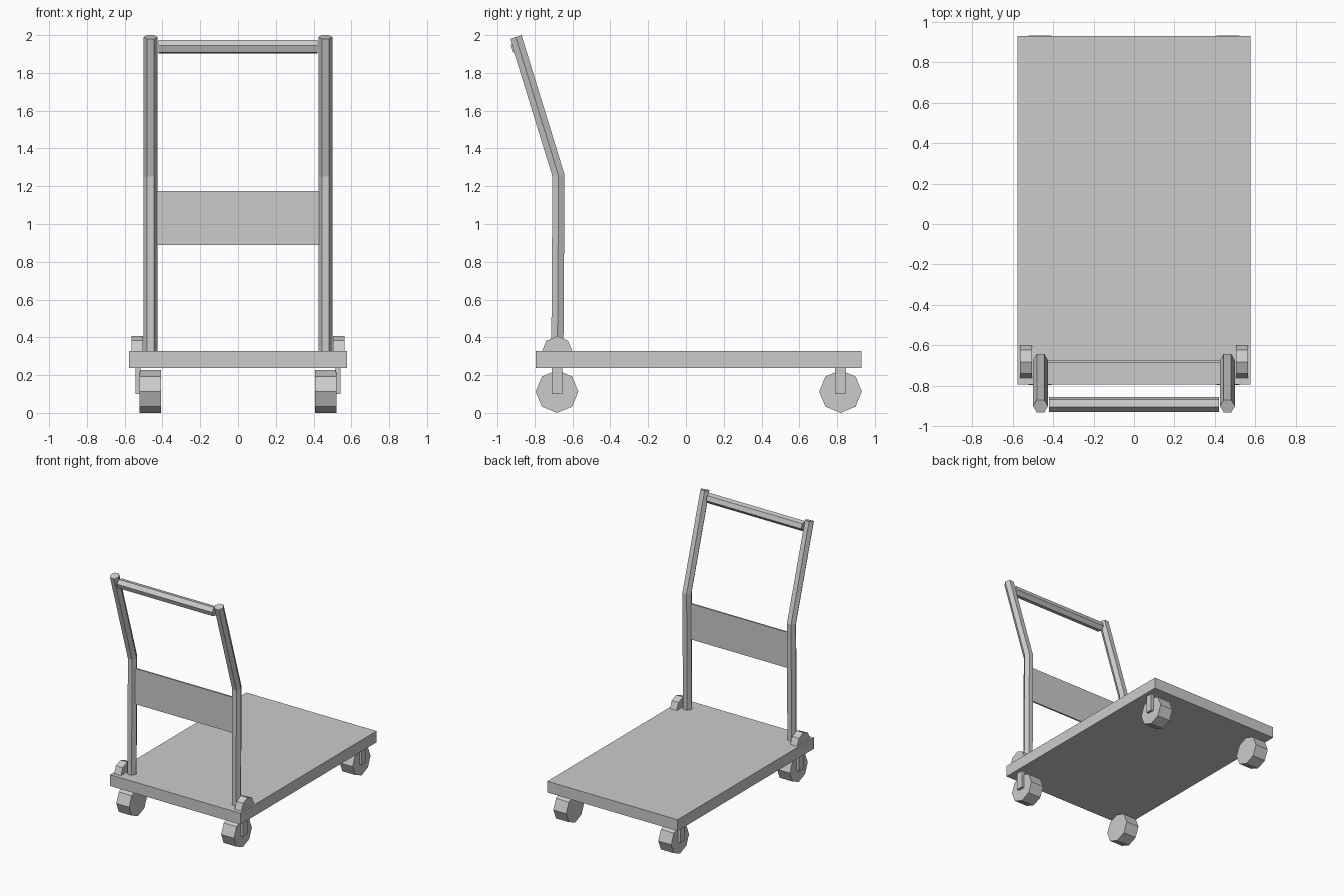
import bpy
import math
from mathutils import Vector

cube = bpy.data.objects.get("Cube")
if cube:
    bpy.data.objects.remove(cube, do_unlink=True)

grey = bpy.data.materials.new("light_grey")
grey.use_nodes = True
grey.diffuse_color = (0.6, 0.6, 0.6, 1)
grey.node_tree.nodes["Principled BSDF"].inputs["Base Color"].default_value = (0.6, 0.6, 0.6, 1)


def add_mesh(name, verts, faces):
    mesh = bpy.data.meshes.new(name)
    mesh.from_pydata(verts, [], faces)
    mesh.materials.append(grey)
    obj = bpy.data.objects.new(name, mesh)
    bpy.context.collection.objects.link(obj)
    return obj


def loft(name, rings):
    """Join equal-sized rings of points into a capped solid."""
    n = len(rings[0])
    verts = [p for ring in rings for p in ring]
    faces = [list(reversed(range(n))), list(range(len(verts) - n, len(verts)))]
    for k in range(len(rings) - 1):
        for i in range(n):
            j = (i + 1) % n
            faces.append([k * n + i, k * n + j, (k + 1) * n + j, (k + 1) * n + i])
    return add_mesh(name, verts, faces)


def box(name, x, y, z):
    rings = [[(x[0], y[0], h), (x[1], y[0], h), (x[1], y[1], h), (x[0], y[1], h)] for h in z]
    return loft(name, rings)


def rod_x(name, x, y, z, radius, sides, turn=0):
    """Faceted cylinder lying along x."""
    angles = [turn + math.tau * i / sides for i in range(sides)]
    rings = [[(h, y + radius * math.cos(a), z + radius * math.sin(a)) for a in angles] for h in x]
    return loft(name, rings)


def post(name, x, path, radius):
    """Hexagonal tube bent in the yz plane, with a mitred bend."""
    pts = [Vector(p) for p in path]
    rings = []
    for i, p in enumerate(pts):
        before = (p - pts[i - 1]).normalized() if i else None
        after = (pts[i + 1] - p).normalized() if i < len(pts) - 1 else None
        along = ((before or after) + (after or before)).normalized()
        across = Vector((along.y, -along.x)) / along.dot(before or after)
        ring = []
        for k in range(6):
            a = math.tau * k / 6
            q = p + across * (radius * math.sin(a))
            ring.append((x + radius * math.cos(a), q.x, q.y))
        rings.append(ring)
    return loft(name, rings)


def span(side, inner, outer):
    return sorted((side * inner, side * outer))


# Deck
box("deck", (-0.576, 0.576), (-0.793, 0.929), (0.237, 0.327))

# Parts repeated on both sides
handle_path = [(-0.68, 0.30), (-0.674, 1.256), (-0.9, 1.99)]
for side, label in ((1, "left"), (-1, "right")):
    post(label + "_handle_post", side * 0.462, handle_path, 0.037)
    rod_x(label + "_hinge", span(side, 0.503, 0.563), -0.681, 0.325, 0.081, 8)
    for y, end in ((-0.682, "front"), (0.818, "back")):
        rod_x(f"{end}_{label}_wheel", span(side, 0.407, 0.521), y, 0.113, 0.113, 8)
        box(f"{end}_{label}_wheel_bracket", span(side, 0.515, 0.542),
            (y - 0.028, y + 0.028), (0.10, 0.245))

# Cross pieces between the posts
rod_x("grip_bar", (-0.421, 0.421), -0.892, 1.938, 0.038, 6, math.radians(-10))
box("handle_panel", (-0.43, 0.43), (-0.685, -0.672), (0.89, 1.175))
